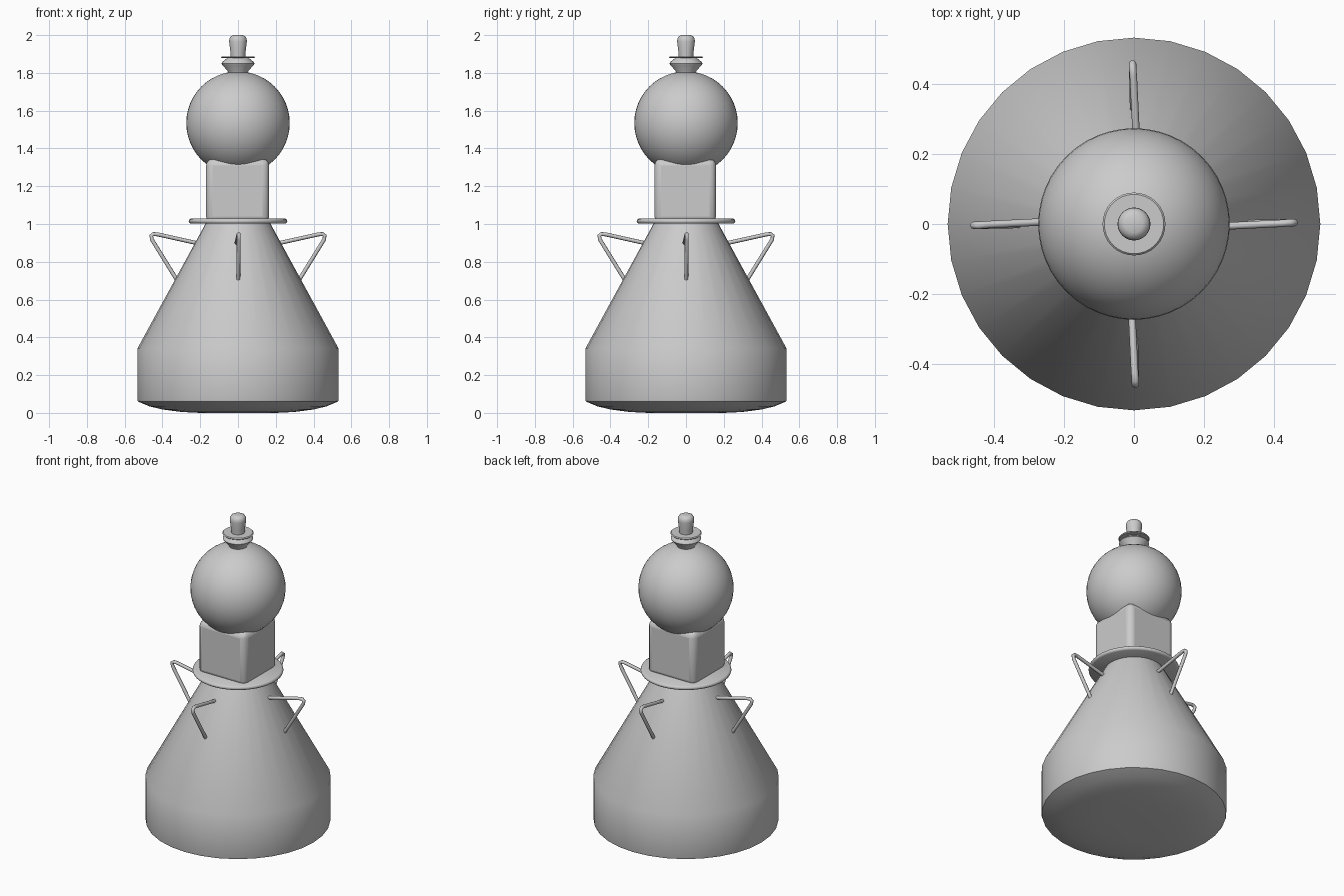
import bpy, bmesh, math

if "Cube" in bpy.data.objects:
    bpy.data.objects.remove(bpy.data.objects["Cube"])


def finish(obj, angle=35):
    bpy.ops.object.select_all(action='DESELECT')
    obj.select_set(True)
    bpy.context.view_layer.objects.active = obj
    bpy.ops.object.shade_smooth_by_angle(angle=math.radians(angle))
    return obj


def lathe(name, profile, sides=32, angle=35):
    """Revolve (radius, z) points around z; closes both ends."""
    bm = bmesh.new()
    rings = []
    for r, z in profile:
        rings.append([bm.verts.new((r * math.cos(2 * math.pi * i / sides),
                                    r * math.sin(2 * math.pi * i / sides), z))
                      for i in range(sides)])
    for a, b in zip(rings, rings[1:]):
        for i in range(sides):
            j = (i + 1) % sides
            bm.faces.new((a[i], a[j], b[j], b[i]))
    bm.faces.new(rings[0][::-1])
    bm.faces.new(rings[-1])
    mesh = bpy.data.meshes.new(name)
    bm.to_mesh(mesh)
    bm.free()
    obj = bpy.data.objects.new(name, mesh)
    bpy.context.collection.objects.link(obj)
    return finish(obj, angle)


# Conical body with a drum base and dished bottom
lathe("body", [(0.20, 0.0), (0.30, 0.005), (0.40, 0.018), (0.47, 0.035), (0.53, 0.06),
               (0.533, 0.07), (0.533, 0.34), (0.17, 1.005)])

# Thin rounded collar
lathe("collar", [(0.25, 1.002), (0.258, 1.007), (0.261, 1.015),
                 (0.258, 1.023), (0.25, 1.028)], 48, 50)

# Square neck with rounded edges
bpy.ops.mesh.primitive_cube_add(size=1, location=(-0.002, -0.004, 1.175))
neck = bpy.context.object
neck.name = "neck"
neck.scale = (0.334, 0.326, 0.34)
bpy.ops.object.transform_apply(location=False, rotation=False, scale=True)
bevel = neck.modifiers.new("rounded_edges", 'BEVEL')
bevel.width = 0.035
bevel.segments = 3
finish(neck)

# Large ball
bpy.ops.mesh.primitive_uv_sphere_add(segments=48, ring_count=24, radius=0.274,
                                     location=(0, 0, 1.534))
ball = bpy.context.object
ball.name = "ball"
finish(ball)

# Finial: flared seat, thin disc and rounded knob
lathe("finial_seat", [(0.05, 1.79), (0.055, 1.81), (0.083, 1.842), (0.087, 1.85),
                      (0.083, 1.858), (0.055, 1.88)])
lathe("finial_disc", [(0.085, 1.878), (0.09, 1.883), (0.085, 1.888)])
lathe("finial_knob", [(0.038, 1.88), (0.04, 1.91), (0.047, 1.965), (0.046, 1.98),
                      (0.039, 1.993), (0.025, 2.0)], angle=60)

# Four bent-rod handles around the cone
path = [(0.20, -0.009, 0.895), (0.425, 0.002, 0.945), (0.447, 0.004, 0.947),
        (0.459, 0.004, 0.938), (0.456, 0.004, 0.918), (0.315, 0.001, 0.69)]
for k, side in enumerate(("right", "back", "left", "front")):
    curve = bpy.data.curves.new("handle_" + side, 'CURVE')
    curve.dimensions = '3D'
    curve.bevel_depth = 0.0105
    curve.bevel_resolution = 2
    curve.use_fill_caps = True
    spline = curve.splines.new('POLY')
    spline.points.add(len(path) - 1)
    for point, co in zip(spline.points, path):
        point.co = (*co, 1)
    handle = bpy.data.objects.new("handle_" + side, curve)
    handle.rotation_euler.z = k * math.pi / 2
    bpy.context.collection.objects.link(handle)
